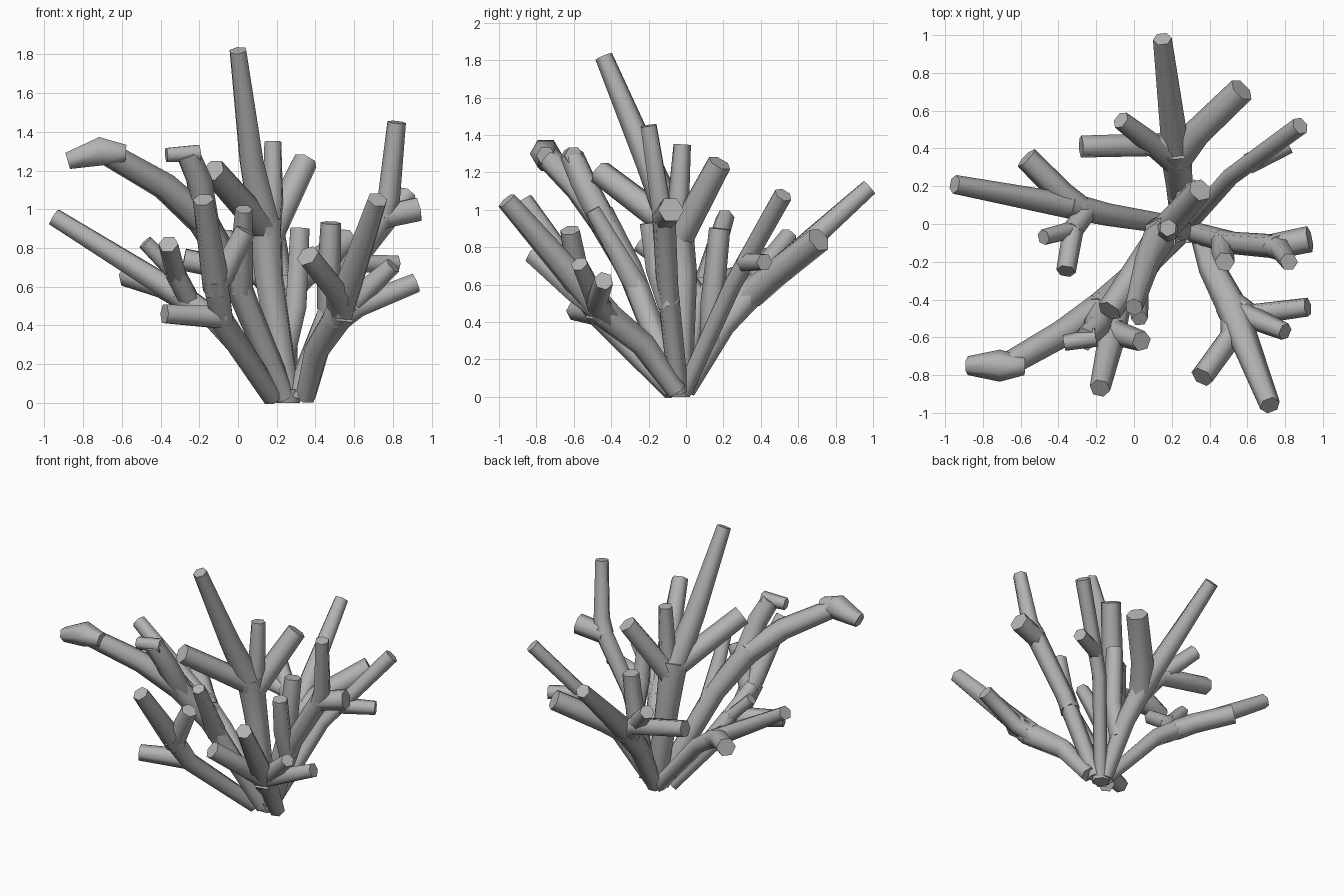
import bpy
import bmesh
import math
from mathutils import Vector

cube = bpy.data.objects.get("Cube")
if cube:
    bpy.data.objects.remove(cube, do_unlink=True)

# One matte grey for the whole coral
grey = bpy.data.materials.new("coral grey")
grey.use_nodes = True
shade = (0.45, 0.45, 0.45, 1.0)
grey.diffuse_color = shade
grey.node_tree.nodes["Principled BSDF"].inputs["Base Color"].default_value = shade


def tube(name, points, start, end, bulge=0.0):
    """Six-sided tapering tube with flat capped ends along the points."""
    curve = bpy.data.curves.new(name, "CURVE")
    curve.dimensions = "3D"
    curve.bevel_depth = 1.0
    curve.bevel_resolution = 1
    curve.use_fill_caps = True
    spline = curve.splines.new("POLY")
    spline.points.add(len(points) - 1)
    last = len(points) - 1
    for i, (node, place) in enumerate(zip(spline.points, points)):
        node.co = (*place, 1.0)
        node.radius = start + (end - start) * i / last + bulge * math.sin(math.pi * i / last)
    source = bpy.data.objects.new(name + " path", curve)
    bpy.context.collection.objects.link(source)
    bpy.context.view_layer.update()
    graph = bpy.context.evaluated_depsgraph_get()
    mesh = bpy.data.meshes.new_from_object(source.evaluated_get(graph))
    bpy.data.objects.remove(source, do_unlink=True)
    # Weld the caps and turn every face outwards
    bm = bmesh.new()
    bm.from_mesh(mesh)
    bmesh.ops.remove_doubles(bm, verts=bm.verts, dist=0.0005)
    bmesh.ops.recalc_face_normals(bm, faces=bm.faces)
    bm.to_mesh(mesh)
    bm.free()
    mesh.name = name
    mesh.materials.clear()
    mesh.materials.append(grey)
    obj = bpy.data.objects.new(name, mesh)
    bpy.context.collection.objects.link(obj)
    bpy.ops.object.select_all(action="DESELECT")
    obj.select_set(True)
    bpy.context.view_layer.objects.active = obj
    bpy.ops.object.shade_smooth_by_angle(angle=math.radians(62))
    return [Vector(p) for p in points]


def stem(name, *points, start=0.055, end=0.055):
    return tube(name, points, start, end)


def twig(name, parent, segment, along, *points, start=0.068, end=0.052):
    """Side branch that leaves a parent path part way along one segment."""
    root = parent[segment].lerp(parent[segment + 1], along)
    return tube(name, [root, *points], start, end)


# Tall central branch and its forks
centre = stem("centre_stem", (.26, -.03, .03), (.16, -.02, .65), (.14, -.06, .95),
              start=0.065, end=0.095)
twig("centre_spire", centre, 1, .8, (.07, -.2, 1.25), (0, -.44, 1.82), start=0.09, end=0.048)
twig("centre_front_twig", centre, 1, .8, (-.13, -.46, 1.2), start=0.075, end=0.068)
twig("centre_upright_twig", centre, 1, .4, (.18, -.04, 1.05), (.18, -.02, 1.35), end=0.047)
twig("centre_rear_twig", centre, 1, .6, (.35, .18, 1.25), start=0.075, end=0.065)

# Long arching branch reaching front and right
arch = stem("arch_stem", (.24, -.05, .03), (-.03, -.3, .68), (-.2, -.46, .97),
            start=0.06, end=0.08)
twig("arch_reach", arch, 1, .9, (-.38, -.58, 1.12), (-.66, -.74, 1.28), start=0.08, end=0.065)
tube("arch_knob", [(-.58, -.75, 1.29), (-.71, -.75, 1.3), (-.88, -.75, 1.25)],
     0.05, 0.05, bulge=0.035)
twig("arch_upper_twig", arch, 1, .8, (-.2, -.55, 1.15), (-.26, -.61, 1.29),
     start=0.075, end=0.065)
tube("arch_upper_knob", [(-.2, -.6, 1.29), (-.37, -.63, 1.28)], 0.05, 0.042)
twig("arch_inner_twig", arch, 0, .85, (.03, -.5, 1.0), end=0.045)

# Front branch with three forks
front = stem("front_stem", (.18, -.07, .03), (-.08, -.45, .42), (-.12, -.6, .65),
             start=0.055, end=0.075)
twig("front_long_twig", front, 1, .7, (-.18, -.87, 1.05), start=0.075, end=0.055)
twig("front_low_twig", front, 1, .1, (-.38, -.59, .46), end=0.055)
twig("front_short_twig", front, 1, .8, (.04, -.62, .89), end=0.055)

# Front left branch, the most forked
left = stem("front_left_stem", (.35, -.05, .03), (.41, -.23, .28), (.54, -.48, .48),
            start=0.055, end=0.085)
twig("front_left_long_twig", left, 1, .8, (.72, -.96, 1.05), start=0.085, end=0.055)
twig("front_left_inner_twig", left, 1, .9, (.52, -.59, .56), (.36, -.81, .76), end=0.063)
twig("front_left_outer_twig", left, 1, .7, (.62, -.48, .5), (.92, -.44, .62), end=0.052)
twig("front_left_middle_twig", left, 1, .9, (.8, -.57, .71), end=0.047)

# Left branch that turns upright
side = stem("left_stem", (.3, -.04, .03), (.52, -.1, .6), (.77, -.12, 1.0),
            start=0.055, end=0.065)
twig("left_upright_twig", side, 1, .9, (.78, -.14, 1.06), (.82, -.2, 1.45), end=0.048)
twig("left_stub", side, 1, .9, (.93, -.08, 1.0), end=0.07)
twig("left_inner_twig", side, 0, .8, (.47, -.16, .68), (.48, -.2, .93), end=0.053)

# Straight branch to the rear left
rear_left = stem("rear_left_stem", (.28, -.01, .03), (.51, .25, .6), (.88, .52, 1.08),
                 start=0.045, end=0.05)
twig("rear_left_stub", rear_left, 1, .25, (.82, .42, .72), start=0.055, end=0.047)

# Rear branch with four forks
rear = stem("rear_stem", (.25, 0, .03), (.24, .2, .38), (.22, .4, .61),
            start=0.055, end=0.085)
twig("rear_long_twig", rear, 1, .8, (.15, .98, 1.12), start=0.075, end=0.05)
twig("rear_outer_twig", rear, 1, .7, (.33, .48, .66), (.57, .71, .84), start=0.078, end=0.072)
twig("rear_low_twig", rear, 1, .8, (.12, .42, .66), (-.28, .41, .74), end=0.06)
twig("rear_upright_twig", rear, 1, .6, (.1, .42, .69), (-.07, .55, .86), end=0.05)
twig("rear_inner_twig", rear, 0, .7, (.3, .14, .5), (.32, .18, .9), end=0.057)

# Low branch spreading to the right
right = stem("right_stem", (.23, -.01, .03), (-.14, .05, .45), (-.35, .1, .59),
             start=0.05, end=0.07)
twig("right_long_twig", right, 1, .7, (-.95, .21, .96), end=0.05)
twig("right_rear_twig", right, 1, .7, (-.38, .16, .6), (-.57, .35, .66), end=0.065)
fork = twig("right_front_twig", right, 1, .5, (-.33, -.04, .68), start=0.055, end=0.055)
twig("right_front_tip", fork, 0, .9, (-.48, -.07, .83), start=0.045, end=0.042)
twig("right_front_low_tip", fork, 0, .9, (-.36, -.25, .82), start=0.055, end=0.052)

# Small root joining the stems at the ground
tube("root", [(.26, -.03, 0), (.26, -.03, .07)], 0.06, 0.08)
